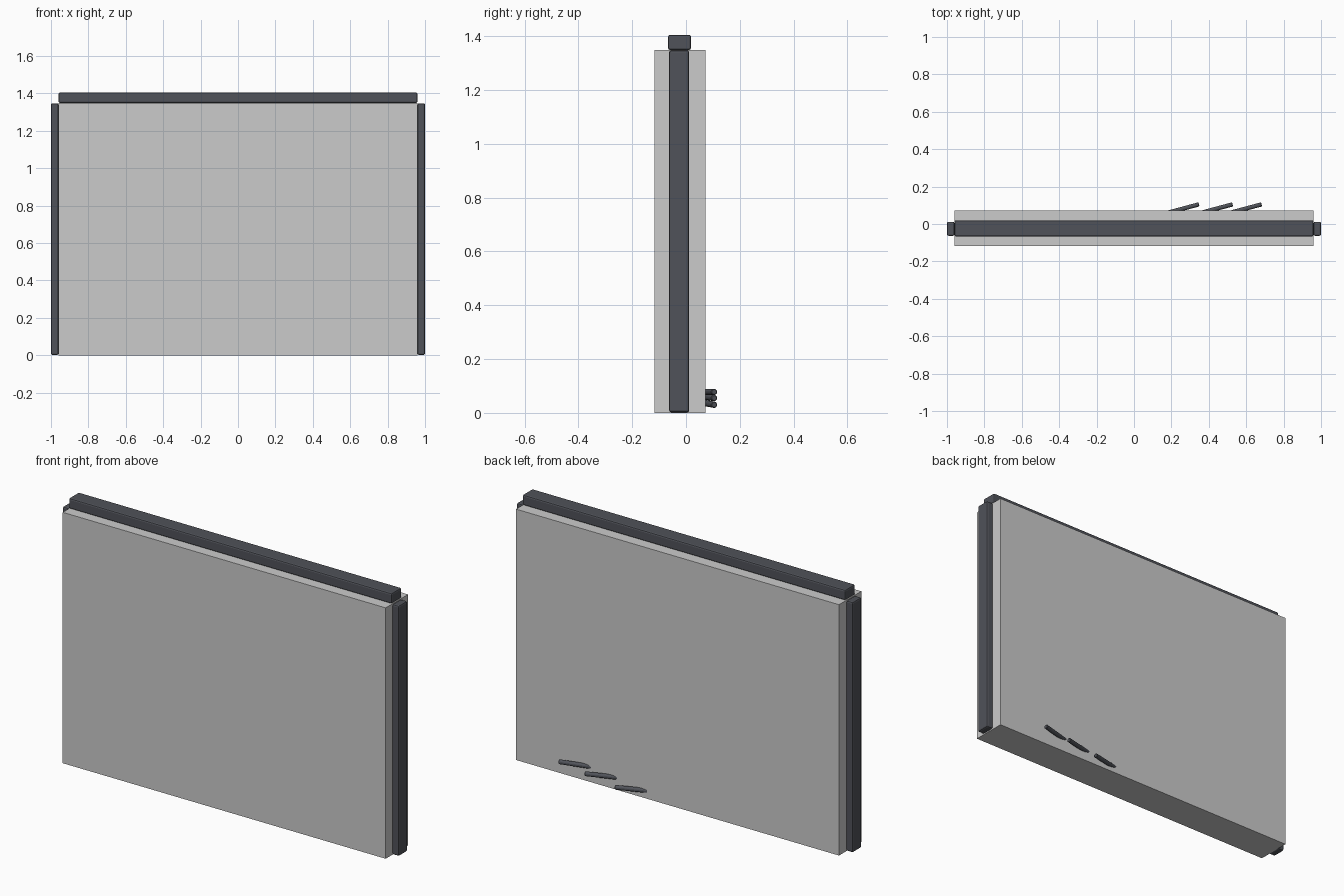
import bpy
from math import cos, sin, radians
from mathutils import Vector

if "Cube" in bpy.data.objects:
    bpy.data.objects.remove(bpy.data.objects["Cube"])

dark = bpy.data.materials.new("dark_metal")
dark.diffuse_color = (0.08, 0.085, 0.1, 1)
dark.use_nodes = True
dark.node_tree.nodes["Principled BSDF"].inputs["Base Color"].default_value = dark.diffuse_color


def box(name, lo, hi, bevel=0, mat=None):
    lo, hi = Vector(lo), Vector(hi)
    bpy.ops.mesh.primitive_cube_add(size=1, location=(lo + hi) / 2)
    ob = bpy.context.object
    ob.name = name
    ob.scale = hi - lo
    bpy.ops.object.transform_apply(location=False, rotation=False, scale=True)
    if bevel:
        mod = ob.modifiers.new("bevel", 'BEVEL')
        mod.width = bevel
        mod.segments = 2
    if mat:
        ob.data.materials.append(mat)
    return ob


def rod(name, tip, direction, length, radius):
    d = Vector(direction).normalized()
    bpy.ops.mesh.primitive_cylinder_add(
        vertices=8, radius=radius, depth=length,
        location=Vector(tip) + d * length / 2,
        rotation=d.to_track_quat('Z', 'Y').to_euler())
    ob = bpy.context.object
    ob.name = name
    mod = ob.modifiers.new("bevel", 'BEVEL')
    mod.width = 0.003
    ob.data.materials.append(dark)


# main slab
box("panel", (-0.96, -0.117, 0), (0.96, 0.072, 1.348))

# side posts
for side, x in (("left", -0.98), ("right", 0.98)):
    box(side + "_post", (x - 0.02, -0.063, 0.002), (x + 0.02, 0.012, 1.347), 0.008, dark)

# top rail
box("top_rail", (-0.96, -0.067, 1.349), (0.96, 0.019, 1.405), 0.008, dark)

# three slanted pegs leaving the back near the bottom
a = radians(15)
for i, (x, z, rise) in enumerate(((0.347, 0.030, 0.05), (0.527, 0.055, 0.04), (0.682, 0.078, 0.0))):
    rod(f"peg_{i + 1}", (x, 0.105, z), (-cos(a), -sin(a), rise), 0.24, 0.0125)
